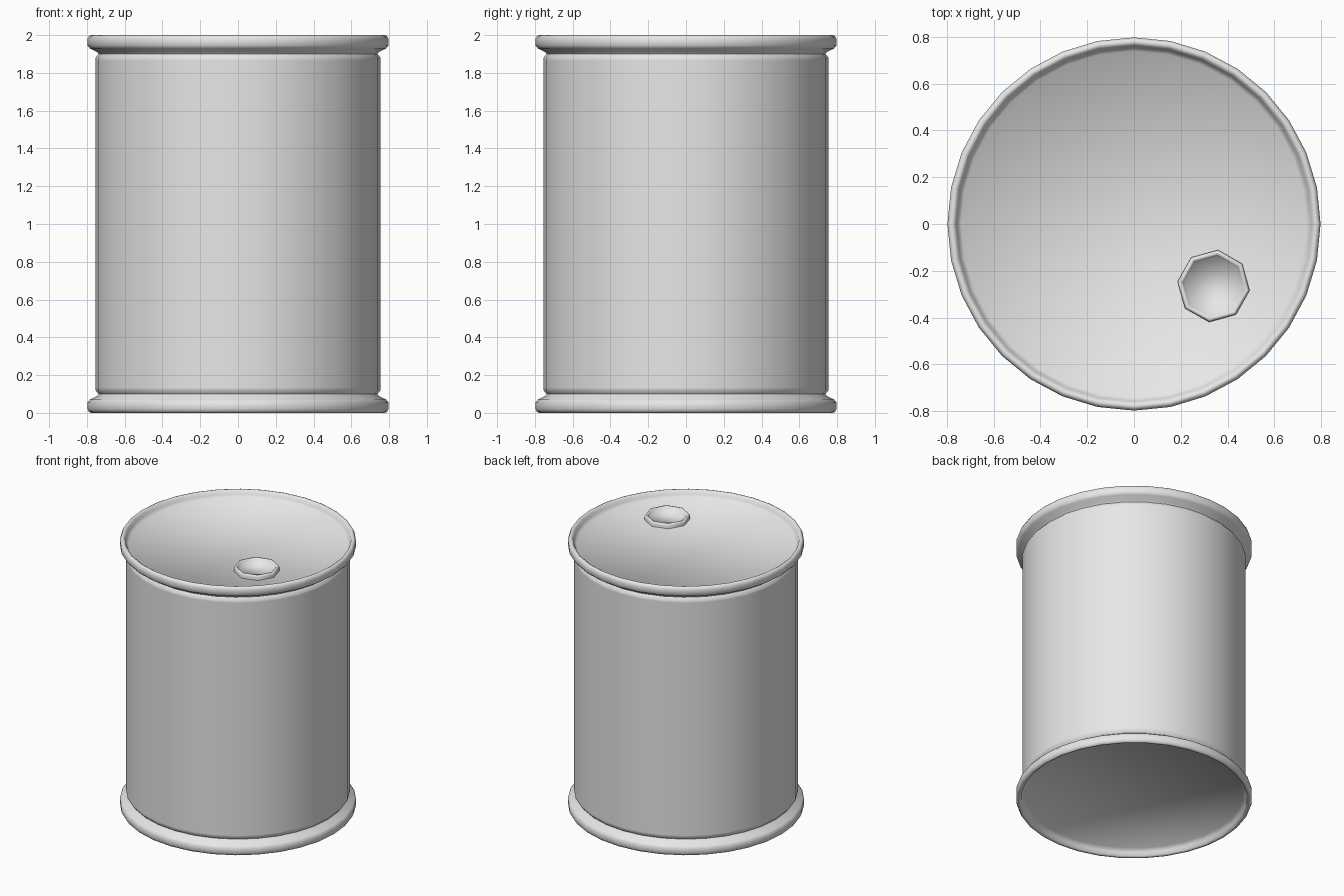
import bpy, bmesh
from math import sin, cos, pi, radians

cube = bpy.data.objects.get("Cube")
if cube:
    bpy.data.objects.remove(cube, do_unlink=True)

metal = bpy.data.materials.new("light_grey")
metal.use_nodes = True
GREY = (0.8, 0.8, 0.8, 1)
metal.diffuse_color = GREY
metal.node_tree.nodes["Principled BSDF"].inputs["Base Color"].default_value = GREY


def lathe(name, profile, sides, centre=(0, 0), turn=0.0, smooth=60):
    """Spin an (r, z) profile, listed bottom to top on the outside, and cap both ends."""
    bm = bmesh.new()
    rings = []
    for r, z in profile:
        angles = [turn + 2 * pi * i / sides for i in range(sides)]
        rings.append([bm.verts.new((centre[0] + r * cos(a), centre[1] + r * sin(a), z))
                      for a in angles])
    for low, high in zip(rings, rings[1:]):
        for i in range(sides):
            j = (i + 1) % sides
            bm.faces.new((low[i], low[j], high[j], high[i]))
    bm.faces.new(rings[0][::-1])
    bm.faces.new(rings[-1])
    mesh = bpy.data.meshes.new(name)
    bm.to_mesh(mesh)
    bm.free()
    mesh.materials.append(metal)
    obj = bpy.data.objects.new(name, mesh)
    bpy.context.collection.objects.link(obj)
    bpy.ops.object.select_all(action='DESELECT')
    obj.select_set(True)
    bpy.context.view_layer.objects.active = obj
    bpy.ops.object.shade_smooth_by_angle(angle=radians(smooth))
    return obj


# Drum: wall, neck groove, rolled rim and recessed lid; the base mirrors the top
top = [(0.755, 1.865), (0.755, 1.88), (0.738, 1.9), (0.745, 1.91), (0.785, 1.93),
       (0.797, 1.945), (0.797, 1.98), (0.789, 1.996), (0.777, 2.0), (0.764, 1.992),
       (0.757, 1.97), (0.738, 1.945)]
base = [(r, 2 - z) for r, z in reversed(top)]
lathe("drum_body", base + top, 32)

# Bung: low eight-sided ring with a sunken cup
bung = [(0.155, 1.935), (0.155, 1.965), (0.149, 1.98), (0.14, 1.98),
        (0.133, 1.975), (0.125, 1.95)]
lathe("bung", bung, 8, centre=(0.34, -0.265), turn=radians(83), smooth=80)
